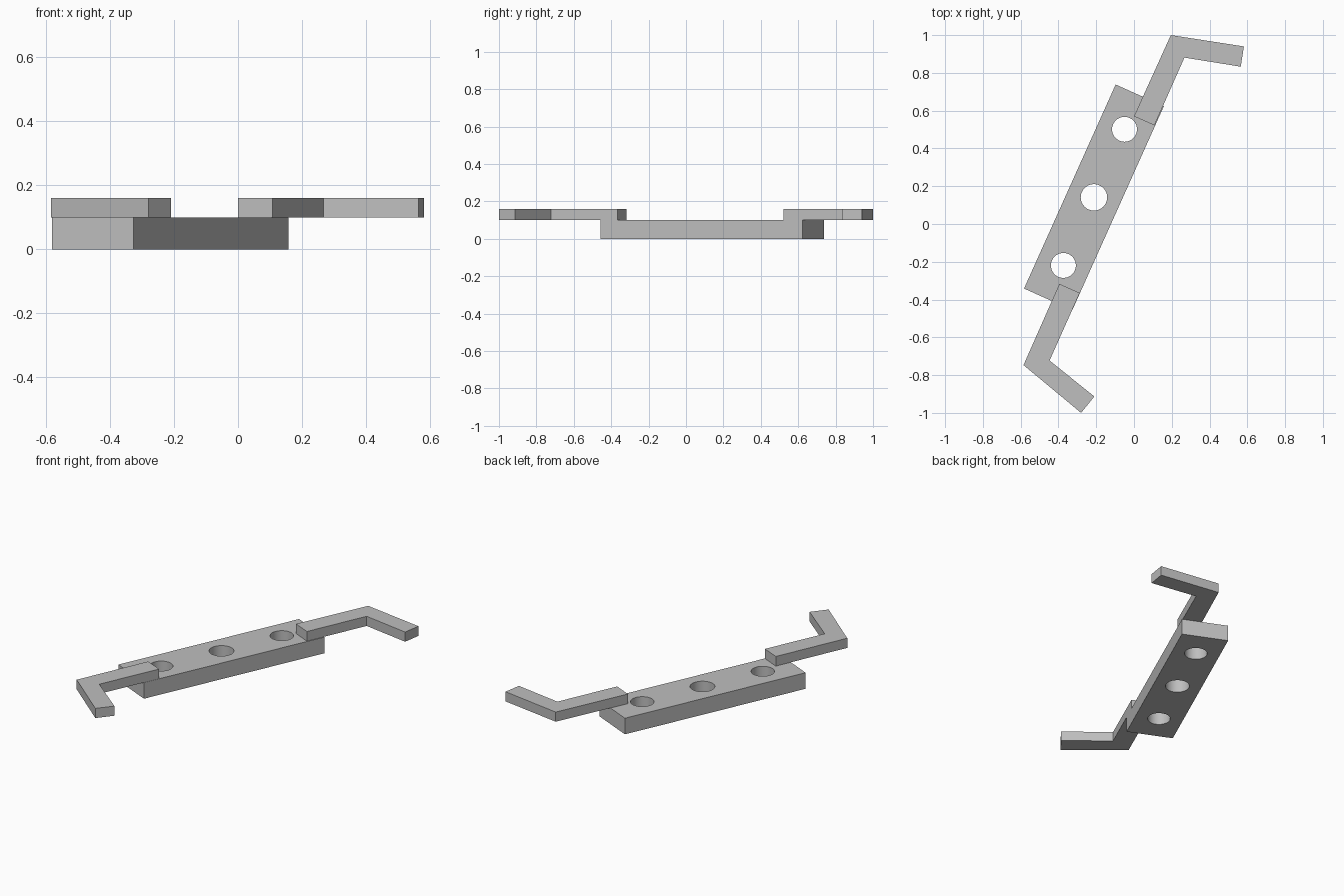
import bpy, bmesh
from math import atan2
from mathutils import Vector

cube = bpy.data.objects.get("Cube")
if cube:
    bpy.data.objects.remove(cube, do_unlink=True)

grey = bpy.data.materials.new("plain grey")
grey.use_nodes = True
grey.diffuse_color = (0.52, 0.52, 0.52, 1)
grey.node_tree.nodes["Principled BSDF"].inputs["Base Color"].default_value = grey.diffuse_color

BAR_H, ARM_H = 0.10, 0.06


def prism(name, outline, z, height):
    """Extrude a flat outline upwards from z."""
    bm = bmesh.new()
    face = bm.faces.new([bm.verts.new((x, y, z)) for x, y in outline])
    new = bmesh.ops.extrude_face_region(bm, geom=[face])["geom"]
    bmesh.ops.translate(bm, vec=(0, 0, height),
                        verts=[g for g in new if isinstance(g, bmesh.types.BMVert)])
    bmesh.ops.recalc_face_normals(bm, faces=bm.faces)
    mesh = bpy.data.meshes.new(name)
    bm.to_mesh(mesh)
    bm.free()
    mesh.materials.append(grey)
    obj = bpy.data.objects.new(name, mesh)
    bpy.context.collection.objects.link(obj)
    return obj


# Slanted mounting bar
centre = Vector((-0.212, 0.141))
along = Vector((0.485, 1.08)).normalized()
across = Vector((along.y, -along.x))
half_l, half_w = 0.592, 0.14
bar = prism("mounting_bar",
            [centre + along * a * half_l + across * b * half_w
             for a, b in ((-1, -1), (-1, 1), (1, 1), (1, -1))], 0, BAR_H)

# Three round through holes along the bar
for offset, radius in ((-0.395, 0.066), (0, 0.07), (0.395, 0.066)):
    p = centre + along * offset
    bpy.ops.mesh.primitive_cylinder_add(vertices=48, radius=radius, depth=0.4,
                                        location=(p.x, p.y, BAR_H / 2))
    cutter = bpy.context.object
    cutter.name = "hole_cutter"
    cutter.hide_render = True
    cutter.data.materials.append(grey)
    mod = bar.modifiers.new("hole", "BOOLEAN")
    mod.operation, mod.solver, mod.object = "DIFFERENCE", "EXACT", cutter
    bpy.context.view_layer.objects.active = bar
    bpy.ops.object.modifier_apply(modifier=mod.name)
    bpy.data.objects.remove(cutter, do_unlink=True)

bpy.ops.object.select_all(action="DESELECT")
bar.select_set(True)
bpy.context.view_layer.objects.active = bar
bpy.ops.object.shade_smooth_by_angle()

# Bent arms resting on the bar's ends
prism("back_arm", [(0.0, 0.57), (0.108, 0.522), (0.267, 0.881),
                   (0.565, 0.833), (0.582, 0.94), (0.195, 1.0)], BAR_H, ARM_H)
prism("front_arm", [(-0.395, -0.317), (-0.585, -0.747), (-0.28, -1.0),
                    (-0.21, -0.913), (-0.447, -0.723), (-0.287, -0.365)], BAR_H, ARM_H)
